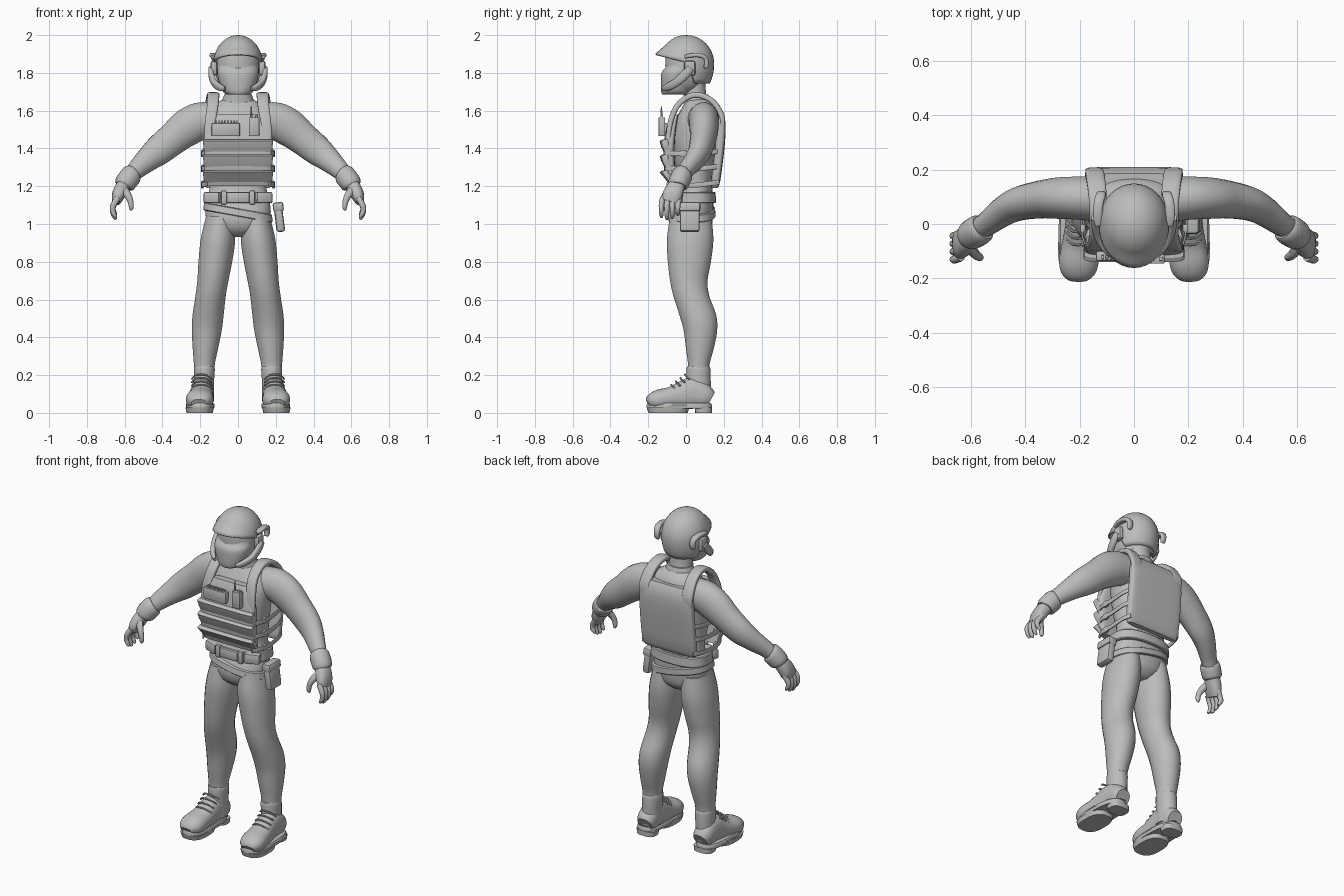
import bpy, bmesh, math
from mathutils import Vector, Matrix

GREY = bpy.data.materials.new("plain_grey")
GREY.diffuse_color = (0.5, 0.51, 0.49, 1)


def finish(name, bm, mirror=False, angle=40):
    bmesh.ops.recalc_face_normals(bm, faces=bm.faces)
    me = bpy.data.meshes.new(name)
    bm.to_mesh(me)
    bm.free()
    me.materials.append(GREY)
    me.shade_smooth()
    me.set_sharp_from_angle(angle=math.radians(angle))
    ob = bpy.data.objects.new(name, me)
    bpy.context.collection.objects.link(ob)
    if mirror:
        ob.modifiers.new("mirror", 'MIRROR')
    return ob


def smooth_path(st, k):
    """Catmull-Rom interpolation of the stations."""
    out = []
    for i in range(len(st) - 1):
        p = [st[max(i - 1, 0)], st[i], st[i + 1], st[min(i + 2, len(st) - 1)]]
        for j in range(k):
            t = j / k
            out.append([0.5 * (2 * b + (c - a) * t + (2 * a - 5 * b + 4 * c - d) * t * t
                               + (3 * b - a - 3 * c + d) * t ** 3) for a, b, c, d in zip(*p)])
    return out + [list(st[-1])]


def loft(name, st, ref=None, n=20, power=2, k=3, mirror=False, slant=0, angle=40):
    """Skin rings (x, y, z, half size a, half size b); a runs along ref."""
    st = smooth_path(st, k)
    bm = bmesh.new()
    rings = []
    for i, (x, y, z, a, b) in enumerate(st):
        u, v = Vector((1, 0, 0)), Vector((0, 1, 0))
        if ref:
            t = (Vector(st[min(i + 1, len(st) - 1)][:3]) - Vector(st[max(i - 1, 0)][:3])).normalized()
            u = Vector(ref)
            u = (u - t * u.dot(t)).normalized()
            v = t.cross(u)
        ring = []
        for j in range(n):
            q = 2 * math.pi * (j + 0.5) / n
            c, s = math.cos(q), math.sin(q)
            co = Vector((x, y, z)) + u * a * math.copysign(abs(c) ** (2 / power), c) \
                + v * b * math.copysign(abs(s) ** (2 / power), s)
            co.z += slant * co.x
            ring.append(bm.verts.new(co))
        rings.append(ring)
    for r0, r1 in zip(rings, rings[1:]):
        for j in range(n):
            bm.faces.new((r0[j], r0[(j + 1) % n], r1[(j + 1) % n], r1[j]))
    bm.faces.new(rings[0])
    bm.faces.new(rings[-1])
    return finish(name, bm, mirror, angle)


def box(name, c, size, bevel=0.006, rot=(0, 0, 0), mirror=False):
    bm = bmesh.new()
    bmesh.ops.create_cube(bm, size=1, matrix=Matrix.Diagonal((*size, 1)))
    bmesh.ops.bevel(bm, geom=bm.edges[:], offset=bevel, segments=2, affect='EDGES', profile=0.5)
    for ax, r in zip('XYZ', rot):
        bmesh.ops.rotate(bm, verts=bm.verts, matrix=Matrix.Rotation(r, 3, ax))
    bmesh.ops.translate(bm, verts=bm.verts, vec=c)
    return finish(name, bm, mirror)


X, Y, Z = (1, 0, 0), (0, 1, 0), (0, 0, 1)

# Body and clothing
loft("torso", [(0, .03, .93, .05, .06), (0, .027, .97, .13, .105), (0, .025, 1.04, .172, .118),
               (0, .04, 1.12, .168, .105), (0, .055, 1.2, .15, .085), (0, .045, 1.32, .16, .105),
               (0, .045, 1.45, .172, .12), (0, .06, 1.55, .175, .115), (0, .07, 1.62, .14, .09),
               (0, .065, 1.66, .08, .06)], n=28, power=2.3)
loft("neck", [(0, .06, 1.62, .085, .07), (0, .05, 1.67, .068, .06), (0, .04, 1.78, .066, .06)])
loft("collar", [(0, .06, 1.645, .09, .072), (0, .057, 1.66, .082, .07), (0, .052, 1.685, .074, .066)])
loft("trouser_leg", [(.095, .025, 1.04, .075, .11), (.106, .022, .92, .092, .124), (.12, .018, .8, .09, .115),
                     (.133, .015, .7, .083, .1), (.145, .028, .62, .081, .096), (.158, .062, .52, .083, .098),
                     (.165, .076, .44, .08, .09), (.172, .074, .35, .069, .076), (.178, .068, .26, .056, .058),
                     (.178, .068, .215, .054, .058)], n=24, k=4, mirror=True)
loft("sleeve", [(.12, .09, 1.55, .085, .09), (.2, .095, 1.545, .08, .1), (.27, .095, 1.51, .077, .1),
                (.34, .09, 1.455, .07, .088), (.42, .075, 1.39, .062, .08), (.48, .045, 1.34, .053, .065),
                (.54, .0, 1.285, .043, .05), (.585, -.03, 1.235, .036, .04)], ref=Y, k=4, mirror=True)

# Gloves with curled fingers
loft("glove_cuff", [(.555, -.012, 1.268, .048, .05), (.566, -.02, 1.257, .056, .058),
                    (.598, -.04, 1.215, .055, .056), (.607, -.045, 1.2, .046, .046)], ref=Y, mirror=True)
loft("glove_palm", [(.59, -.035, 1.225, .036, .034), (.615, -.055, 1.19, .047, .038),
                    (.634, -.073, 1.15, .052, .034), (.645, -.085, 1.115, .046, .022)],
     ref=Y, power=2.5, mirror=True)
for i in range(4):
    y, drop = -.13 + i * .029, (.01, 0, .006, .022)[i]
    loft(f"finger_{i + 1}", [(.635, y + .008, 1.14, .015, .016), (.657, y, 1.105, .015, .016),
                             (.664, y, 1.07 + drop / 2, .013, .014), (.655, y, 1.04 + drop, .012, .012),
                             (.645, y, 1.024 + drop, .006, .006)], ref=Y, n=10, mirror=True)
loft("thumb", [(.605, -.085, 1.18, .02, .024), (.582, -.112, 1.15, .017, .019), (.568, -.122, 1.115, .014, .015),
               (.565, -.122, 1.085, .012, .012), (.568, -.12, 1.072, .005, .005)], ref=Y, n=10, mirror=True)

# Boots
loft("boot_shaft", [(.178, .065, .245, .052, .06), (.178, .066, .23, .056, .064), (.18, .066, .15, .053, .066),
                    (.185, .06, .06, .058, .07)], mirror=True)
loft("boot_foot", [(.188, .13, .07, .045, .045), (.189, .1, .085, .058, .065), (.19, .04, .105, .06, .085),
                   (.193, -.02, .092, .062, .075), (.198, -.08, .078, .068, .06), (.203, -.14, .07, .073, .055),
                   (.206, -.18, .06, .062, .043), (.207, -.2, .05, .04, .025)], ref=X, k=3, power=2.3, mirror=True)
loft("boot_welt", [(.2, -.036, .024, .074, .172), (.2, -.036, .042, .077, .174), (.2, -.036, .052, .071, .168)],
     k=1, power=2.6, n=28, mirror=True)
loft("boot_sole", [(.203, -.095, 0, .07, .105), (.203, -.095, .028, .076, .114)], k=1, power=2.7, mirror=True)
loft("boot_heel", [(.193, .093, 0, .058, .045), (.193, .093, .03, .062, .046)], k=1, power=3, mirror=True)
for i in range(4):
    y, z = -.075 + .024 * i, .137 + .018 * i
    loft(f"boot_lace_{i + 1}", [(.14, y + .02, z - .012, .005, .005), (.165, y, z + .008, .005, .005),
                                (.195, y - .002, z + .012, .005, .005), (.225, y, z + .008, .005, .005),
                                (.245, y + .02, z - .012, .005, .005)], ref=Y, n=8, k=2, mirror=True)

# Belts, belt pouches and holster
loft("waist_belt", [(0, .04, 1.11, .178, .115), (0, .04, 1.115, .183, .12), (0, .04, 1.165, .18, .117),
                    (0, .04, 1.17, .175, .112)], n=32, k=1, power=2.5)
loft("hip_belt", [(0, .028, 1.04, .18, .124), (0, .028, 1.044, .184, .128), (0, .03, 1.078, .181, .125),
                  (0, .03, 1.082, .176, .12)], n=32, k=1, power=2.4, slant=-.18)
box("buckle", (0, -.083, 1.14), (.12, .02, .056))
box("buckle_clip", (.075, -.08, 1.14), (.03, .022, .074), mirror=True)
box("belt_pouch", (.135, -.05, 1.14), (.09, .045, .06), .01, (0, 0, .35), True)
box("holster", (.218, .02, 1.035), (.045, .105, .155), .014, (0, -.13, 0))
box("holster_flap", (.213, .02, 1.09), (.056, .112, .05), .012, (0, -.13, 0))

# Vest
loft("front_panel", [(0, -.065, 1.2, .175, .025), (0, -.085, 1.28, .18, .03), (0, -.09, 1.38, .18, .03),
                     (0, -.085, 1.46, .178, .028), (0, -.072, 1.54, .14, .025), (0, -.06, 1.58, .115, .02)],
     n=28, power=5, k=2)
loft("back_panel", [(0, .15, 1.19, .165, .015), (0, .155, 1.22, .178, .025), (0, .172, 1.35, .18, .026),
                    (0, .184, 1.48, .178, .026), (0, .18, 1.56, .172, .026), (0, .165, 1.605, .16, .02)],
     n=28, power=5, k=2)
loft("shoulder_strap", [(.155, -.095, 1.43, .026, .012), (.148, -.085, 1.53, .028, .014),
                        (.135, -.05, 1.62, .03, .015), (.131, .015, 1.675, .032, .015),
                        (.132, .08, 1.68, .033, .015), (.138, .145, 1.645, .034, .015),
                        (.145, .19, 1.57, .034, .015), (.145, .192, 1.5, .03, .01)],
     ref=X, n=16, power=4, mirror=True)
for i, z in enumerate((1.405, 1.325, 1.24)):
    tuck = (0, .004, .03)[i]
    loft(f"front_pouch_{i + 1}", [(0, -.09 + tuck, z - .04, .176, .02), (0, -.105 + tuck * .6, z, .183, .025),
                                  (0, -.114, z + .034, .186, .026), (0, -.105, z + .043, .183, .02)],
         n=28, power=6, k=1, angle=25)
    loft(f"side_band_{i + 1}", [(.165, -.1, z - .03, .013, .005), (.188, -.05, z - .032, .013, .005),
                                (.192, .04, z - .035, .013, .005), (.188, .13, z - .025, .013, .005),
                                (.17, .175, z - .02, .013, .005)], ref=Z, n=12, power=4, mirror=True)
    box(f"side_clip_{i + 1}", (.188, -.015, z - .033), (.018, .03, .036), .004, mirror=True)

# Chest gear
box("ammo_holder", (-.065, -.118, 1.5), (.15, .036, .07), .006)
for i in range(8):
    box(f"round_{i + 1}", (-.115 + i * .0155, -.122, 1.538), (.01, .016, .02), .003)
box("radio", (.085, -.128, 1.515), (.055, .036, .1), .006)
box("radio_knob", (.098, -.128, 1.568), (.014, .014, .016), .003)
loft("radio_antenna", [(.07, -.13, 1.56, .007, .007), (.07, -.13, 1.585, .006, .006),
                       (.07, -.13, 1.622, .003, .003)], n=8, k=1)

# Head and face mask
loft("head", [(0, -.02, 1.7, .06, .07), (0, -.012, 1.73, .09, .095), (0, -.005, 1.79, .11, .105),
              (0, 0, 1.87, .112, .11), (0, 0, 1.94, .095, .1)], n=24)
loft("face_mask", [(0, -.055, 1.685, .055, .07), (0, -.052, 1.7, .08, .08), (0, -.047, 1.75, .1, .087),
                   (0, -.04, 1.8, .11, .091), (0, -.02, 1.83, .108, .088), (0, -.01, 1.86, .106, .09)],
     n=24, power=2.2)

# Helmet shell: low at the nape, raised over the brow, with a short brim
bm = bmesh.new()
N, M = 36, 12
rows = [[] for _ in range(M + 1)]
for j in range(N):
    q = 2 * math.pi * j / N
    front = -math.sin(q)
    s = min(max((-front - .02) / .3, 0), 1)
    rim = 1.855 + .045 * max(front, 0) - .11 * s * s * (3 - 2 * s)
    end = math.acos((rim - 1.85) / .15)
    for i in range(1, M + 1):
        p = end * i / M
        r = math.sin(p) ** (1 if p < math.pi / 2 else .5)
        brim = max(front, 0) * max(i / M - .75, 0) * .1
        rows[i].append(bm.verts.new(((.13 * r + brim * .2) * math.cos(q), .147 * r * math.sin(q) - brim + .002,
                                     1.85 + .15 * math.cos(p))))
top = bm.verts.new((0, .002, 2))
for j in range(N):
    k = (j + 1) % N
    bm.faces.new((top, rows[1][j], rows[1][k]))
    for i in range(1, M):
        bm.faces.new((rows[i][j], rows[i + 1][j], rows[i + 1][k], rows[i][k]))
shell = finish("helmet_shell", bm)
mod = shell.modifiers.new("thickness", 'SOLIDIFY')
mod.thickness, mod.offset = .01, -1

# Helmet rail, ear cup and jaw guard
loft("helmet_rail", [(.128, -.005, 1.885, .015, .009), (.133, .03, 1.893, .018, .011), (.13, .075, 1.893, .018, .012),
                     (.122, .105, 1.875, .018, .012), (.12, .108, 1.84, .016, .012), (.121, .1, 1.825, .012, .009)],
     ref=X, n=12, power=3, mirror=True)
box("ear_cup", (.128, .02, 1.825), (.035, .06, .08), .014, mirror=True)
loft("jaw_guard", [(.142, .025, 1.825, .014, .02), (.142, -.005, 1.79, .015, .024), (.128, -.05, 1.75, .016, .022),
                   (.1, -.095, 1.725, .014, .02), (.07, -.122, 1.715, .008, .012)],
     ref=X, n=14, power=2.6, mirror=True)
